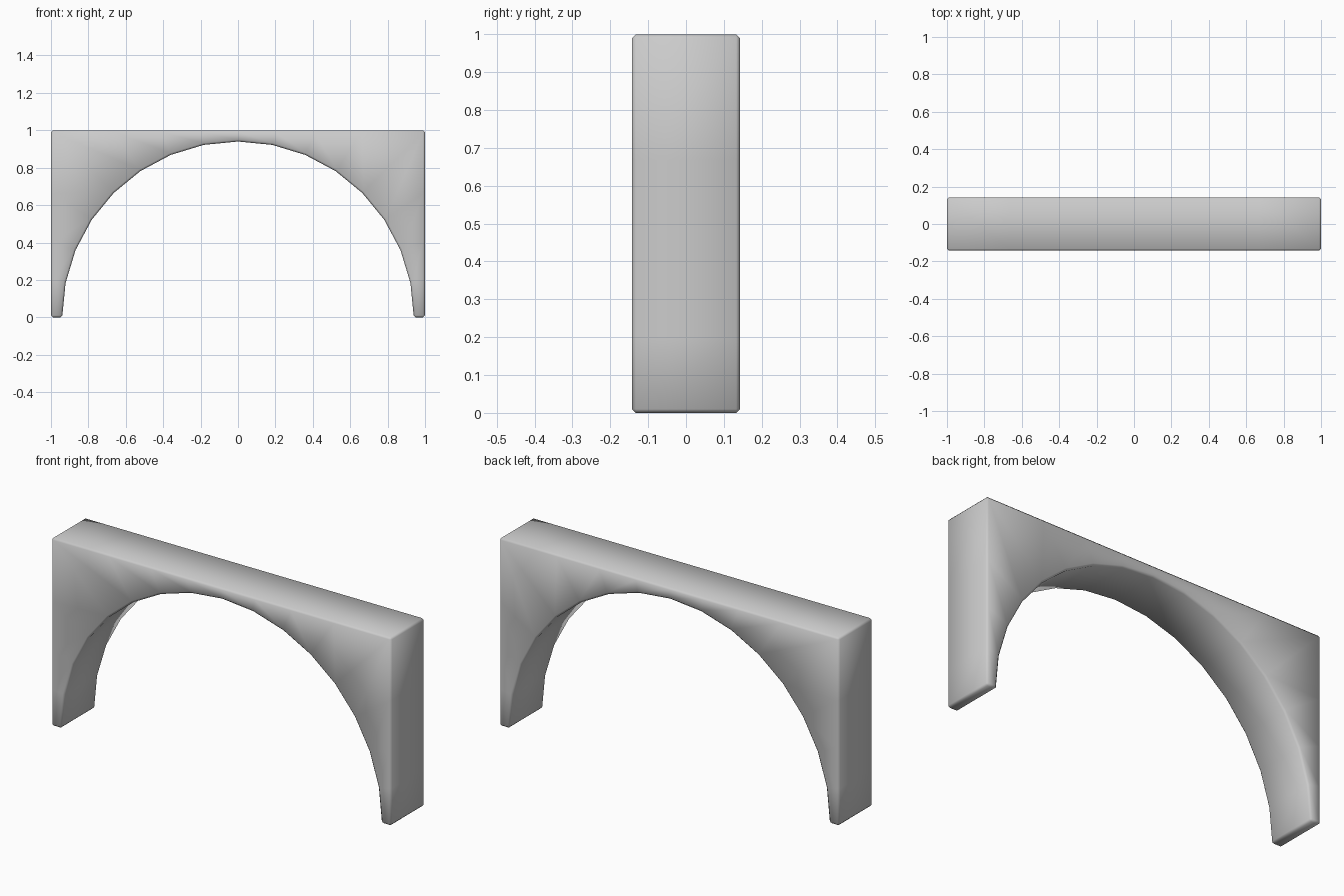
import bpy, bmesh, math

if "Cube" in bpy.data.objects:
    bpy.data.objects.remove(bpy.data.objects["Cube"])

HALF_DEPTH = 0.1425
RADIUS = 0.94
SEGMENTS = 16

bm = bmesh.new()

# Front face: strip of quads between the round opening and the square outline
pairs = []
for i in range(SEGMENTS + 1):
    a = math.pi * i / SEGMENTS
    c, s = math.cos(a), math.sin(a)
    reach = 1 / max(abs(c), abs(s))
    inner = bm.verts.new((RADIUS * c, -HALF_DEPTH, RADIUS * s))
    outer = bm.verts.new((reach * c, -HALF_DEPTH, reach * s))
    pairs.append((inner, outer))
faces = [bm.faces.new((a[0], a[1], b[1], b[0])) for a, b in zip(pairs, pairs[1:])]

# Give the face its depth
result = bmesh.ops.extrude_face_region(bm, geom=faces, use_keep_orig=True)
moved = [g for g in result["geom"] if isinstance(g, bmesh.types.BMVert)]
bmesh.ops.translate(bm, verts=moved, vec=(0, 2 * HALF_DEPTH, 0))
bmesh.ops.recalc_face_normals(bm, faces=bm.faces)

mesh = bpy.data.meshes.new("arch")
bm.to_mesh(mesh)
bm.free()
arch = bpy.data.objects.new("arch", mesh)
bpy.context.collection.objects.link(arch)
mesh.shade_smooth()

# Small chamfer on all hard edges
bevel = arch.modifiers.new("edge_chamfer", 'BEVEL')
bevel.width = 0.01
bevel.segments = 1
bevel.limit_method = 'ANGLE'
bevel.angle_limit = math.radians(30)
